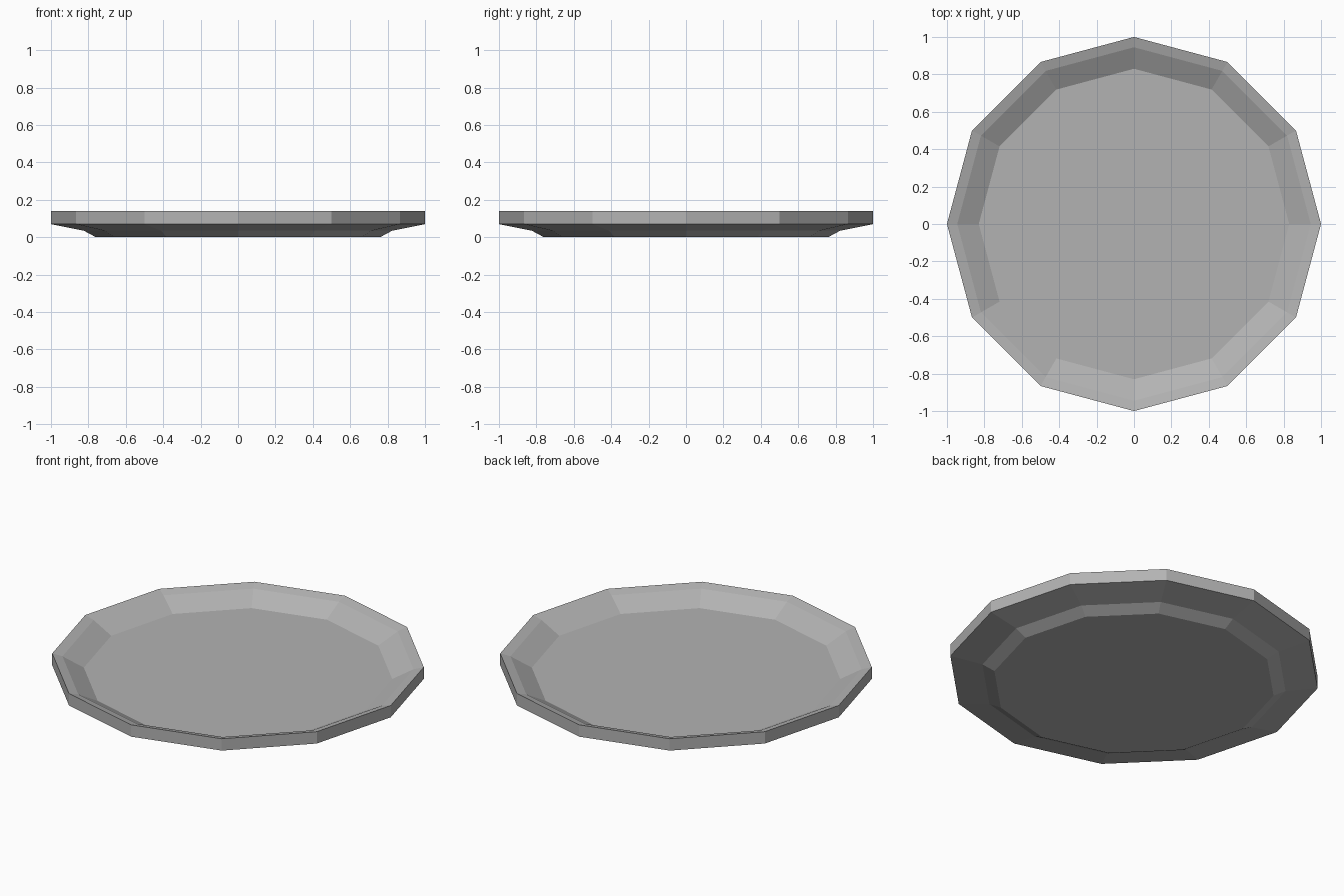
import bpy, bmesh, math

if "Cube" in bpy.data.objects:
    bpy.data.objects.remove(bpy.data.objects["Cube"])

SIDES = 12

# Plate cross-section (radius, height): base, outside, rim, inside, floor
PROFILE = [(0.76, 0.0), (0.825, 0.035), (1.0, 0.07), (1.0, 0.14),
           (0.945, 0.125), (0.83, 0.063)]

mat = bpy.data.materials.new("plain_grey")
mat.diffuse_color = (0.45, 0.45, 0.45, 1.0)
mat.use_nodes = True
mat.node_tree.nodes["Principled BSDF"].inputs["Base Color"].default_value = mat.diffuse_color

bm = bmesh.new()
rings = []
for r, z in PROFILE:
    rings.append([bm.verts.new((r * math.cos(math.tau * i / SIDES),
                                r * math.sin(math.tau * i / SIDES), z))
                  for i in range(SIDES)])

# Walls between neighbouring rings
for a, b in zip(rings, rings[1:]):
    for i in range(SIDES):
        j = (i + 1) % SIDES
        bm.faces.new((a[i], a[j], b[j], b[i]))

# Flat base and flat eating surface
bm.faces.new(rings[0][::-1])
bm.faces.new(rings[-1])
bmesh.ops.recalc_face_normals(bm, faces=bm.faces)

mesh = bpy.data.meshes.new("plate")
bm.to_mesh(mesh)
bm.free()
mesh.materials.append(mat)
plate = bpy.data.objects.new("plate", mesh)
bpy.context.collection.objects.link(plate)
